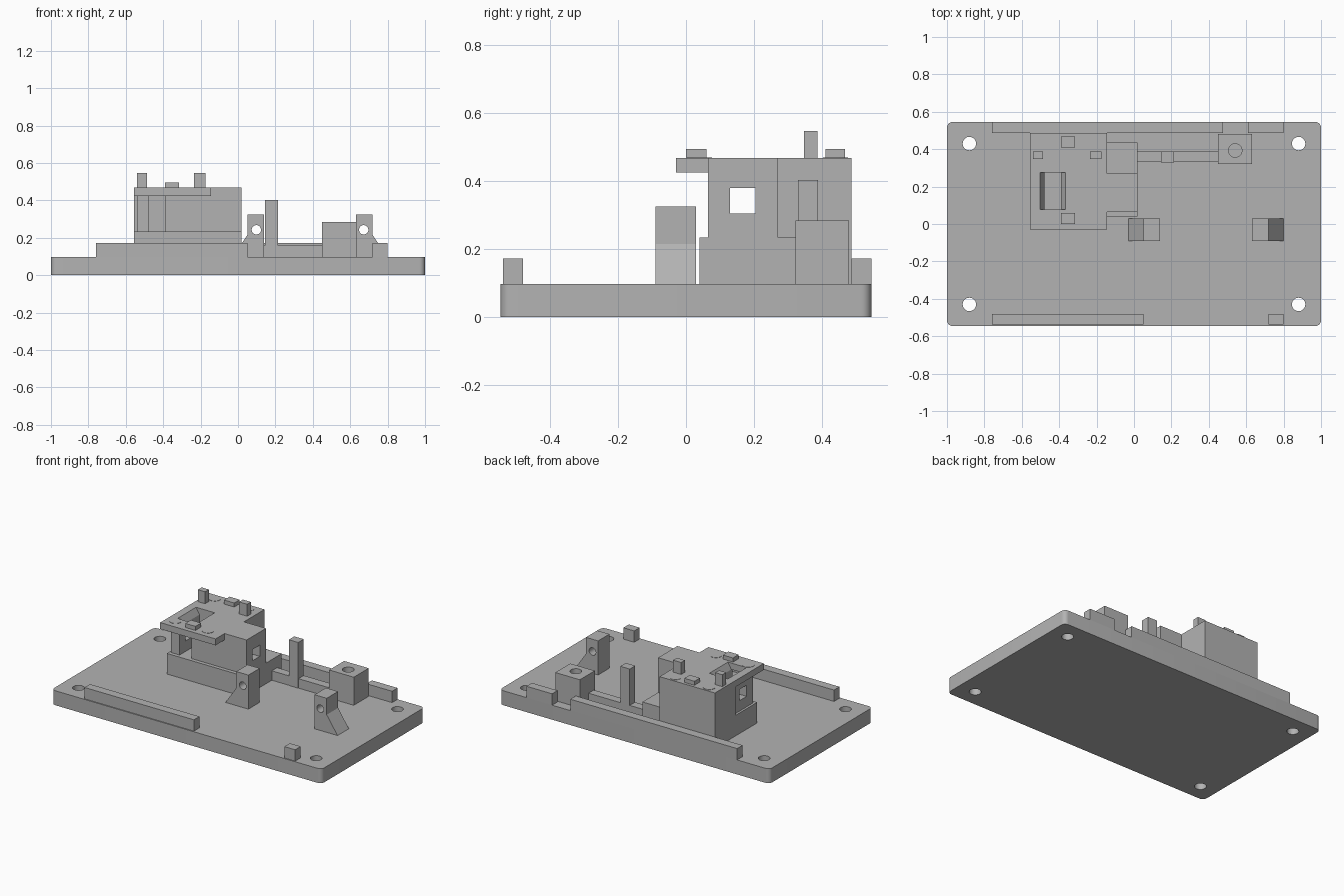
import bpy, bmesh, math

if "Cube" in bpy.data.objects:
    bpy.data.objects.remove(bpy.data.objects["Cube"])

grey = bpy.data.materials.new("light_grey")
grey.diffuse_color = (0.45, 0.45, 0.45, 1)
grey.use_nodes = True
grey.node_tree.nodes["Principled BSDF"].inputs["Base Color"].default_value = grey.diffuse_color
DECK = 0.097


def prism(name, pts, lo, hi, axis="Z"):
    """Extrude an outline: axis Z takes (x, y) points, axis Y takes (x, z) points."""
    bm = bmesh.new()

    def place(p, d):
        return (p[0], p[1], d) if axis == "Z" else (p[0], d, p[1])

    face = bm.faces.new([bm.verts.new(place(p, lo)) for p in pts])
    res = bmesh.ops.extrude_face_region(bm, geom=[face])
    verts = [g for g in res["geom"] if isinstance(g, bmesh.types.BMVert)]
    d = hi - lo
    bmesh.ops.translate(bm, verts=verts, vec=(0, 0, d) if axis == "Z" else (0, d, 0))
    bmesh.ops.recalc_face_normals(bm, faces=bm.faces)
    me = bpy.data.meshes.new(name)
    bm.to_mesh(me)
    bm.free()
    me.materials.append(grey)
    ob = bpy.data.objects.new(name, me)
    bpy.context.collection.objects.link(ob)
    return ob


def box(name, x0, x1, y0, y1, z0, z1):
    return prism(name, [(x0, y0), (x1, y0), (x1, y1), (x0, y1)], z0, z1)


def circle(cx, cy, r, n=32):
    return [(cx + r * math.cos(2 * math.pi * i / n), cy + r * math.sin(2 * math.pi * i / n))
            for i in range(n)]


def combine(ob, other, op="DIFFERENCE"):
    """Apply a boolean and remove the helper."""
    m = ob.modifiers.new("bool", "BOOLEAN")
    m.operation, m.object, m.solver = op, other, "EXACT"
    bpy.context.view_layer.objects.active = ob
    bpy.ops.object.modifier_apply(modifier=m.name)
    bpy.data.objects.remove(other, do_unlink=True)


def smooth(ob):
    bpy.ops.object.select_all(action="DESELECT")
    ob.select_set(True)
    bpy.context.view_layer.objects.active = ob
    bpy.ops.object.shade_smooth_by_angle(angle=math.radians(30))


# Base plate with rounded corners and four screw holes
R = 0.03
outline = []
for k, (sx, sy) in enumerate([(1, 1), (-1, 1), (-1, -1), (1, -1)]):
    for i in range(7):
        a = math.pi / 2 * (k + i / 6)
        outline.append((sx * (1 - R) + R * math.cos(a), sy * (0.545 - R) + R * math.sin(a)))
base = prism("base_plate", outline, 0, DECK)
for sx in (-1, 1):
    for sy in (-1, 1):
        combine(base, prism("cutter", circle(sx * 0.88, sy * 0.43, 0.036), -0.1, 0.3))
smooth(base)

# Edge rails and stop
box("back_rail_long", -0.76, 0.475, 0.487, 0.545, DECK, 0.173)
box("back_rail_short", 0.61, 0.80, 0.487, 0.545, DECK, 0.173)
box("front_rail", -0.76, 0.05, -0.538, -0.48, DECK, 0.173)
box("front_stop", 0.72, 0.80, -0.538, -0.48, DECK, 0.173)

# Pair of drilled brackets with outward ramps
MID = 0.385
for side, name in ((-1, "left_bracket"), (1, "right_bracket")):
    prof = [(0.245, DECK), (0.415, DECK), (0.335, 0.215), (0.335, 0.325), (0.245, 0.325)]
    ob = prism(name, [(MID + side * x, z) for x, z in prof], -0.09, 0.03, "Y")
    combine(ob, prism("cutter", circle(MID + side * 0.287, 0.243, 0.025), -0.3, 0.3, "Y"))
    smooth(ob)

# Tower: plinth, slotted and windowed body, overhanging roof with funnel opening
tower = prism("tower", [(-0.555, 0.04), (0.018, 0.04), (0.018, 0.435), (-0.145, 0.435),
                        (-0.145, 0.487), (-0.555, 0.487)], DECK, 0.235)
body = prism("body", [(-0.54, 0.065), (0.018, 0.065), (0.018, 0.27), (-0.145, 0.27),
                      (-0.145, 0.487), (-0.555, 0.487), (-0.555, 0.27), (-0.54, 0.27)],
             0.235, 0.425)
combine(body, box("cutter", -0.478, -0.39, 0.0, 0.275, 0.2, 0.5))
combine(body, box("cutter", -1, 1, 0.13, 0.205, 0.305, 0.38))
roof = prism("roof", [(-0.555, -0.03), (-0.145, -0.03), (-0.145, 0.065), (0.018, 0.065),
                      (0.018, 0.27), (-0.145, 0.27), (-0.145, 0.487), (-0.555, 0.487)],
             0.425, 0.468)
combine(roof, prism("cutter", [(-0.478, 0.40), (-0.478, 0.425), (-0.503, 0.468), (-0.503, 0.5),
                               (-0.365, 0.5), (-0.365, 0.468), (-0.39, 0.425), (-0.39, 0.40)],
                    0.078, 0.275, "Y"))
combine(tower, body, "UNION")
combine(tower, roof, "UNION")

# Roof pegs, pads and thin round spots
box("roof_peg_left", -0.54, -0.487, 0.347, 0.387, 0.468, 0.548)
box("roof_peg_right", -0.235, -0.175, 0.347, 0.387, 0.468, 0.548)
box("roof_pad_back", -0.39, -0.315, 0.41, 0.468, 0.468, 0.495)
box("roof_pad_front", -0.39, -0.315, 0.0, 0.06, 0.468, 0.495)
for i, (x, y) in enumerate([(-0.49, 0.04), (-0.25, 0.04), (-0.48, 0.44), (-0.23, 0.44)]):
    prism(f"roof_spot_{i + 1}", circle(x, y, 0.037, 24), 0.467, 0.470)

# Link bar, upright and bored block
box("link_bar", 0.018, 0.45, 0.332, 0.388, DECK, 0.16)
box("upright", 0.145, 0.215, 0.33, 0.388, DECK, 0.403)
block = box("bored_block", 0.45, 0.632, 0.322, 0.48, DECK, 0.285)
combine(block, prism("cutter", circle(0.541, 0.393, 0.036), 0.12, 0.4))
smooth(block)
